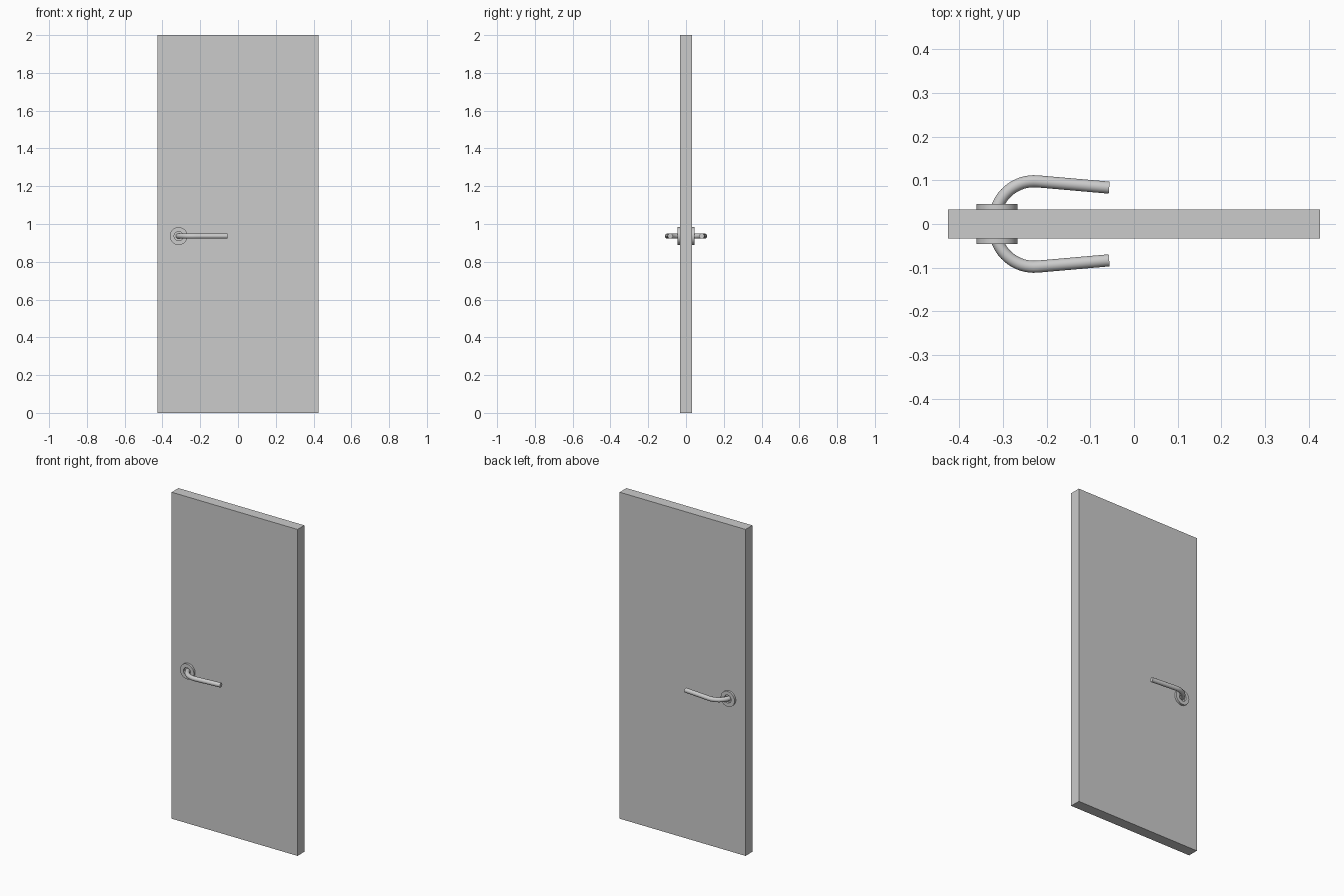
import bpy, bmesh, math
from mathutils import Vector

if "Cube" in bpy.data.objects:
    bpy.data.objects.remove(bpy.data.objects["Cube"])

LOCK_X, LOCK_Z = -0.314, 0.936
HALF_Y = 0.033


def finish(name, bm, smooth=True):
    bmesh.ops.recalc_face_normals(bm, faces=bm.faces)
    mesh = bpy.data.meshes.new(name)
    bm.to_mesh(mesh)
    bm.free()
    obj = bpy.data.objects.new(name, mesh)
    bpy.context.collection.objects.link(obj)
    if smooth:
        bpy.ops.object.select_all(action='DESELECT')
        obj.select_set(True)
        bpy.context.view_layer.objects.active = obj
        bpy.ops.object.shade_smooth_by_angle(angle=math.radians(35))
    return obj


def skin(bm, rings, closed=False):
    """Join consecutive vertex rings with quads."""
    n = len(rings[0])
    count = len(rings) if closed else len(rings) - 1
    for k in range(count):
        a, b = rings[k], rings[(k + 1) % len(rings)]
        for i in range(n):
            j = (i + 1) % n
            bm.faces.new((a[i], a[j], b[j], b[i]))


# Door panel
bm = bmesh.new()
bmesh.ops.create_cube(bm, size=1)
for v in bm.verts:
    v.co = Vector((v.co.x * 0.853, v.co.y * HALF_Y * 2, v.co.z * 2 + 1))
finish("door_panel", bm, smooth=False)


# Rosette: flat collar ring around the lever
def rosette(name, side):
    bm = bmesh.new()
    profile = [(0.024, HALF_Y), (0.047, HALF_Y), (0.047, 0.046), (0.024, 0.046)]
    angles = [math.tau * i / 32 for i in range(32)]
    rings = [[bm.verts.new((LOCK_X + r * math.cos(a), side * y, LOCK_Z + r * math.sin(a)))
              for a in angles] for r, y in profile]
    skin(bm, rings, closed=True)
    finish(name, bm)


# Lever: round bar swept through a bend, then a straight grip
def lever(name, side):
    bend_x, bend_y, bend_r, bar_r = -0.229, 0.008, 0.09, 0.0138
    end_angle = math.radians(85)
    path = []
    for i in range(15):
        a = math.radians(165) + (end_angle - math.radians(165)) * i / 14
        path.append((bend_x + bend_r * math.cos(a), bend_y + bend_r * math.sin(a), a))
    x, y, a = path[-1]
    grip = 0.165
    path.append((x + grip * math.sin(a), y - grip * math.cos(a), a))
    bm = bmesh.new()
    rings = []
    for x, y, a in path:
        ring = []
        for i in range(24):
            t = math.tau * i / 24
            u = bar_r * math.cos(t)
            ring.append(bm.verts.new((x + u * math.cos(a), side * (y + u * math.sin(a)),
                                      LOCK_Z + bar_r * math.sin(t))))
        rings.append(ring)
    skin(bm, rings)
    bm.faces.new(rings[0])
    bm.faces.new(rings[-1])
    finish(name, bm)


for label, side in (("front", -1), ("back", 1)):
    rosette(label + "_rosette", side)
    lever(label + "_lever", side)
